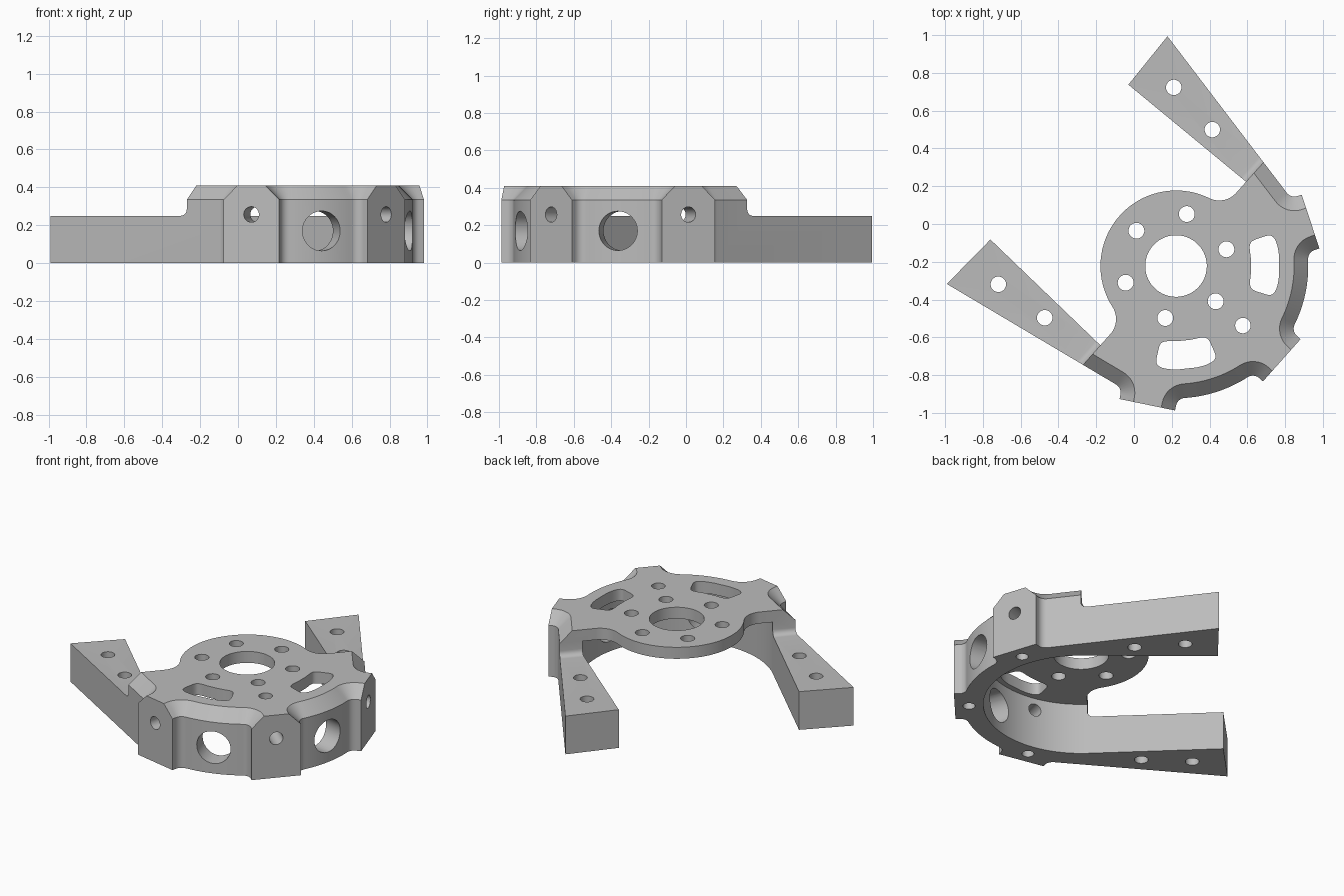
import bpy, bmesh
from math import radians, sin, cos, pi, atan2, sqrt, copysign
from mathutils import Matrix, Vector

cube = bpy.data.objects.get("Cube")
if cube:
    bpy.data.objects.remove(cube, do_unlink=True)

# Main sizes; the part is modelled with its mirror axis along +x, then turned
TOP, RIM, ARM = 0.41, 0.335, 0.25
PAD_R, PAD_HALF, WALL_R, CAVITY_R, LOBE_R = 0.75, 0.15, 0.70, 0.58, 0.40
FILLET, STEP_X = 0.05, -0.02
CHAMFER = TOP - RIM
PLACE = Matrix.Translation((0.2225, -0.2225, 0)) @ Matrix.Rotation(radians(-41.7), 4, 'Z')

metal = bpy.data.materials.new("grey_metal")
metal.use_nodes = True
metal.diffuse_color = (0.5, 0.5, 0.5, 1)
metal.node_tree.nodes["Principled BSDF"].inputs["Base Color"].default_value = (0.5, 0.5, 0.5, 1)


def arc(c, r, a0, a1, n):
    """Points on an arc, both ends included."""
    return [Vector((c[0] + r * cos(a0 + (a1 - a0) * i / n),
                    c[1] + r * sin(a0 + (a1 - a0) * i / n))) for i in range(n + 1)]


def mirrored(half):
    """Half outline (y > 0) followed by its mirror image."""
    return half + [Vector((p.x, -p.y)) for p in reversed(half)]


def polar(angle, r, t=0.0):
    """Point at distance r along a direction and t sideways."""
    return Vector((r * cos(angle) - t * sin(angle), r * sin(angle) + t * cos(angle)))


def loft(bm, levels):
    """Closed solid through outlines with equal point counts."""
    rings = [[bm.verts.new((p[0], p[1], z)) for p in pts] for pts, z in levels]
    n = len(rings[0])
    for a, b in zip(rings, rings[1:]):
        for i in range(n):
            j = (i + 1) % n
            bm.faces.new((a[i], a[j], b[j], b[i]))
    bm.faces.new(rings[0][::-1])
    bm.faces.new(rings[-1])


def make(name, bm):
    bmesh.ops.recalc_face_normals(bm, faces=bm.faces)
    mesh = bpy.data.meshes.new(name)
    bm.to_mesh(mesh)
    bm.free()
    mesh.materials.append(metal)
    ob = bpy.data.objects.new(name, mesh)
    bpy.context.collection.objects.link(ob)
    return ob


def cut(target, cutter):
    cutter.hide_render = True
    mod = target.modifiers.new("cut", 'BOOLEAN')
    mod.operation, mod.solver, mod.object = 'DIFFERENCE', 'EXACT', cutter
    bpy.context.view_layer.objects.active = target
    bpy.ops.object.modifier_apply(modifier=mod.name)
    bpy.data.objects.remove(cutter, do_unlink=True)


# Outer outline: three flat pads, recessed walls between them, two flared arms
tip, tip_inner, step_edge = Vector((-0.843, 0.878)), Vector((-0.827, 0.549)), Vector((-0.029, 0.72))
along = (step_edge - tip).normalized()
normal = Vector((-along.y, along.x))


def outline(e):
    """Outer outline moved inwards by e, except at the pad faces."""
    turn = radians(60)
    side = PAD_HALF + FILLET
    reach = sqrt((WALL_R + FILLET) ** 2 - side ** 2)
    phi = atan2(side, reach)
    fil = arc((reach, side), FILLET + e, -pi / 2, phi - pi, 8)
    half = [Vector((PAD_R, PAD_HALF - e))] + fil
    half += arc((0, 0), WALL_R - e, phi, turn - phi, 20)[1:-1]
    half += [polar(turn, p.x, -p.y) for p in reversed(fil)]
    half += [polar(turn, PAD_R, e - PAD_HALF), polar(turn, PAD_R, PAD_HALF - e)]
    # fillet between the second pad and the arm
    er, et = polar(turn, 1), polar(turn, 0, 1)
    reach = (tip.dot(normal) + FILLET - side * et.dot(normal)) / er.dot(normal)
    half += arc(polar(turn, reach, side), FILLET + e, turn - pi / 2,
                atan2(-normal.y, -normal.x), 8)
    half += [tip - normal * e, tip_inner]
    return mirrored(half)


bm = bmesh.new()
loft(bm, [(outline(0), 0), (outline(0), RIM), (outline(CHAMFER), TOP)])
bracket = make("mounting_bracket", bm)

# Cavity under the plate, open between the arms
open_angle = pi / 2 + 0.0345
inner = arc((0, 0), CAVITY_R, pi / 192, open_angle, 48) + [Vector((-1, 0.5425))]
bm = bmesh.new()
loft(bm, [(mirrored(inner), -0.1), (mirrored(inner), RIM)])
cut(bracket, make("cavity_cutter", bm))

# Space above the arms, leaving the round plate lobe and a filleted step
notch = 0.12
nx = STEP_X - notch
ny = sqrt((LOBE_R + notch) ** 2 - nx ** 2)


def lobe_outline(shift):
    half = [Vector((-1.2, 1.2)), Vector((STEP_X, 1.2))]
    half += arc((nx, ny), notch, 0, atan2(-ny, -nx), 14)
    half += arc((0, 0), LOBE_R, atan2(ny, nx), pi, 28)[1:-1]
    return [p - Vector((shift, 0)) for p in mirrored(half)]


step_r = 0.035
levels = []
for i in range(7):
    a = pi / 2 * i / 6
    levels.append((lobe_outline(step_r * (1 - sin(a))), ARM + step_r * (1 - cos(a))))
levels.append((lobe_outline(0), 0.6))
bm = bmesh.new()
loft(bm, levels)
cut(bracket, make("arm_step_cutter", bm))

# Holes
bm = bmesh.new()


def upright_hole(p, r, z0, z1, n=32):
    pts = arc(p, r, 0, 2 * pi, n)[:-1]
    loft(bm, [(pts, z0), (pts, z1)])


def radial_hole(angle, z, r):
    m = (Matrix.Rotation(angle, 4, 'Z') @ Matrix.Translation((0.69, 0, z))
         @ Matrix.Rotation(pi / 2, 4, 'Y'))
    bmesh.ops.create_cone(bm, cap_ends=True, segments=40, radius1=r, radius2=r,
                          depth=0.32, matrix=m)


# plate: centre bore, bolt circle and one extra hole
upright_hole((0, 0), 0.163, 0.2, 0.6, 64)
upright_hole((0.474, 0), 0.041, 0.3, 0.6)
for k in range(6):
    upright_hole(polar(k * pi / 3, 0.281), 0.042, 0.2, 0.6)

# curved slots in the plate, with rounded corners
for s in (1, -1):
    pts = []
    for i in range(64):
        a = 2 * pi * (i + 0.5) / 64
        sx = copysign(abs(cos(a)) ** 0.4, cos(a))
        sy = copysign(abs(sin(a)) ** 0.4, sin(a))
        pts.append(polar(s * radians(42.2 + 18 * sy), 0.473 + 0.075 * sx))
    loft(bm, [(pts, 0.2), (pts, 0.6)])

# arms
for s in (1, -1):
    upright_hole((-0.638, 0.698 * s), 0.041, -0.1, 0.6)
    upright_hole((-0.337, 0.667 * s), 0.041, -0.1, 0.6)

# pads: radial hole plus blind hole from below; walls: large openings
for deg in (-60, 0, 60):
    radial_hole(radians(deg), 0.257, 0.041)
    upright_hole(polar(radians(deg), 0.665), 0.036, -0.1, 0.15)
for deg in (-30, 30):
    radial_hole(radians(deg), 0.17, 0.105)
cut(bracket, make("hole_cutter", bm))

# Turn into place and shade
bracket.data.transform(PLACE)
bpy.ops.object.select_all(action='DESELECT')
bracket.select_set(True)
bpy.context.view_layer.objects.active = bracket
bpy.ops.object.shade_smooth_by_angle(angle=radians(30))
